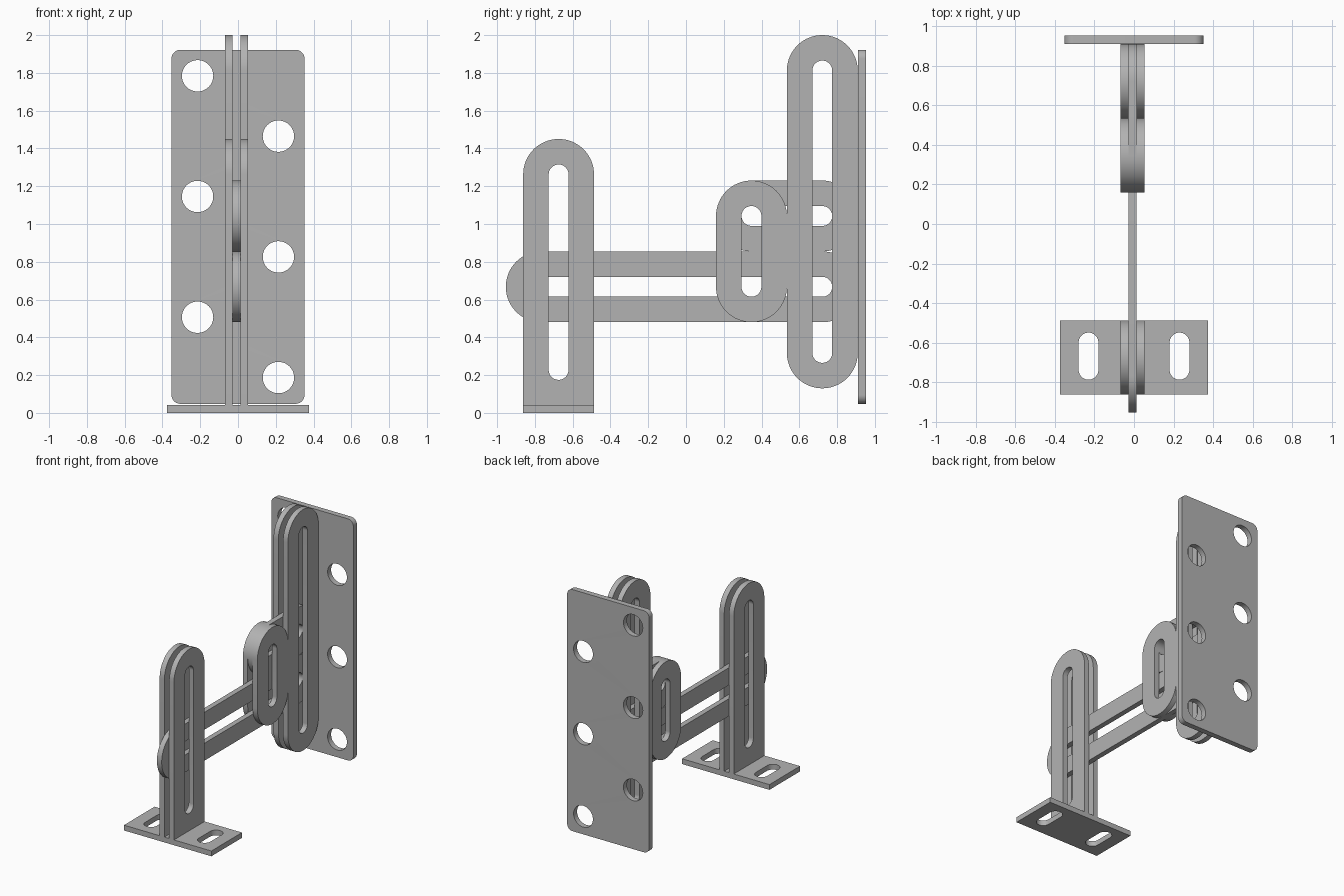
import bpy, bmesh
from math import cos, sin, pi, radians
from mathutils import Matrix, Vector

cube = bpy.data.objects.get("Cube")
if cube:
    bpy.data.objects.remove(cube)

steel = bpy.data.materials.new("grey_steel")
steel.use_nodes = True
GREY = (0.45, 0.45, 0.45, 1)
steel.diffuse_color = GREY
steel.node_tree.nodes["Principled BSDF"].inputs["Base Color"].default_value = GREY

# Plate orientations: columns are the directions of width, height and thickness
SIDE = Matrix(((0, 0, 1), (1, 0, 0), (0, 1, 0))).to_4x4()
BACK = Matrix(((1, 0, 0), (0, 0, -1), (0, 1, 0))).to_4x4()
FLAT = Matrix.Identity(4)


def rounded(u0, u1, v0, v1, top=None, bottom=None, steps=16):
    """Rectangle outline with rounded corners; full radius gives a slot or a disc."""
    full = min(u1 - u0, v1 - v0) / 2
    top = full if top is None else top
    bottom = top if bottom is None else bottom
    points = []
    corners = ((u1, v1, -1, -1, top), (u0, v1, 1, -1, top),
               (u0, v0, 1, 1, bottom), (u1, v0, -1, 1, bottom))
    for i, (u, v, su, sv, r) in enumerate(corners):
        for k in range(steps + 1):
            a = (i + k / steps) * pi / 2
            p = Vector((u + su * r + r * cos(a), v + sv * r + r * sin(a), 0))
            if not points or min((p - points[-1]).length, (p - points[0]).length) > 1e-5:
                points.append(p)
    return points


def plate(name, outlines, orient, w0, w1):
    """Sheet cut from an outer outline with holes, spanning w0 to w1 in thickness."""
    curve = bpy.data.curves.new(name, "CURVE")
    curve.dimensions = "2D"
    curve.fill_mode = "BOTH"
    curve.extrude = (w1 - w0) / 2
    for outline in outlines:
        spline = curve.splines.new("POLY")
        spline.points.add(len(outline) - 1)
        for point, co in zip(spline.points, outline):
            point.co = (*co, 1)
        spline.use_cyclic_u = True
    helper = bpy.data.objects.new(name + "_curve", curve)
    mesh = bpy.data.meshes.new_from_object(helper)
    bpy.data.objects.remove(helper)
    bpy.data.curves.remove(curve)

    mesh.transform(orient @ Matrix.Translation((0, 0, (w0 + w1) / 2)))
    bm = bmesh.new()
    bm.from_mesh(mesh)
    bmesh.ops.remove_doubles(bm, verts=bm.verts, dist=1e-5)
    bmesh.ops.recalc_face_normals(bm, faces=bm.faces)
    bm.to_mesh(mesh)
    bm.free()
    mesh.materials.clear()
    mesh.materials.append(steel)
    obj = bpy.data.objects.new(name, mesh)
    bpy.context.collection.objects.link(obj)
    bpy.ops.object.select_all(action="DESELECT")
    obj.select_set(True)
    bpy.context.view_layer.objects.active = obj
    bpy.ops.object.shade_smooth_by_angle(angle=radians(30))
    return obj


def slotted(u0, u1, v0, v1, margin=0.135, bottom=None):
    """Round-ended bar outline with a concentric slot."""
    return [rounded(u0, u1, v0, v1, bottom=bottom),
            rounded(u0 + margin, u1 - margin, v0 + margin, v1 - margin)]


# Three sheet layers side by side: right cheek, middle arm, left cheek
T = 0.041
X0 = -0.069
cheeks = {"right": X0, "left": X0 + 2 * T}
for side, x in cheeks.items():
    # Front upright stands square on the base
    plate(f"front_upright_{side}", slotted(-0.862, -0.487, 0.04, 1.45, bottom=0),
          SIDE, x, x + T)
    # Short link joining the two arms
    plate(f"link_{side}", slotted(0.159, 0.534, 0.48, 1.23), SIDE, x, x + T)
    # Tall slotted bar against the back plate
    plate(f"rear_bar_{side}", slotted(0.534, 0.909, 0.13, 2.0), SIDE, x, x + T)

# Sliding arms in the middle layer
plate("lower_arm", slotted(-0.954, 0.909, 0.48, 0.855), SIDE, X0 + T, X0 + 2 * T)
plate("upper_arm", slotted(0.159, 0.909, 0.855, 1.23), SIDE, X0 + T, X0 + 2 * T)

# Base foot with two mounting slots
foot = [rounded(-0.375, 0.375, -0.862, -0.487, top=0)]
foot += [rounded(x - 0.05, x + 0.05, -0.787, -0.549) for x in (-0.23, 0.23)]
plate("base_foot", foot, FLAT, 0, 0.041)

# Back plate with staggered bolt holes
R = 0.083
back = [rounded(-0.352, 0.352, 0.048, 1.922, top=0.047)]
for i in range(6):
    x, z = (0.214 if i % 2 == 0 else -0.214), 0.187 + i * 0.3195
    back.append(rounded(x - R, x + R, z - R, z + R))
plate("back_plate", back, BACK, -0.954, -0.911)
